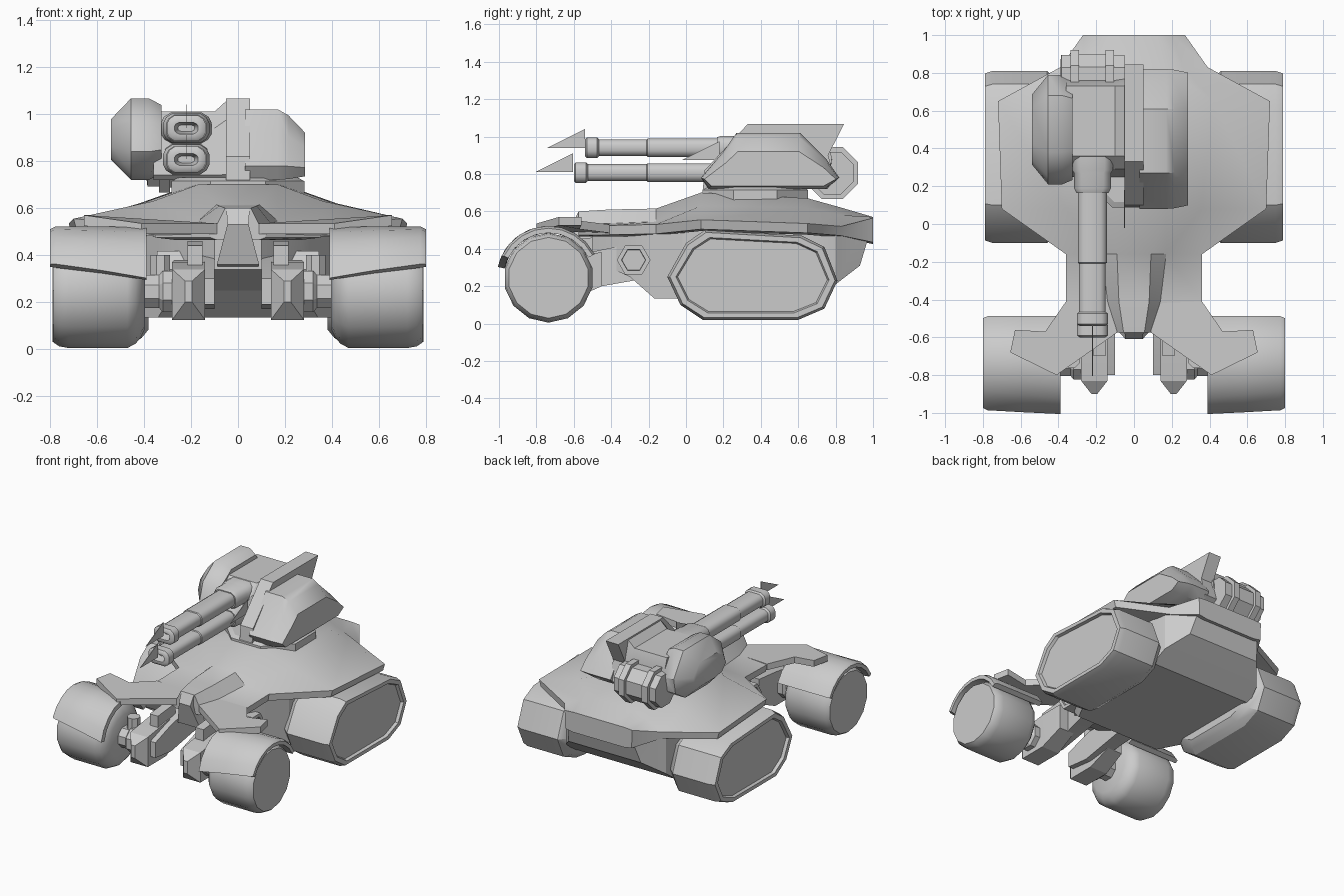
import bpy, bmesh, math


def loft(name, rings, mirror=False, angle=28):
    """Bridge equal-length rings of points, cap both ends."""
    bm = bmesh.new()
    vr = [[bm.verts.new(p) for p in r] for r in rings]
    n = len(rings[0])
    for a, b in zip(vr, vr[1:]):
        for i in range(n):
            j = (i + 1) % n
            bm.faces.new((a[i], a[j], b[j], b[i]))
    bm.faces.new(vr[0])
    bm.faces.new(vr[-1])
    bmesh.ops.recalc_face_normals(bm, faces=bm.faces)
    me = bpy.data.meshes.new(name)
    bm.to_mesh(me)
    bm.free()
    ob = bpy.data.objects.new(name, me)
    bpy.context.collection.objects.link(ob)
    bpy.ops.object.select_all(action='DESELECT')
    ob.select_set(True)
    bpy.context.view_layer.objects.active = ob
    bpy.ops.object.shade_smooth_by_angle(angle=math.radians(angle))
    if mirror:
        ob.modifiers.new("mirror", 'MIRROR').use_mirror_merge = False
    return ob


def xloft(name, prof, steps, c=(0, 0), **kw):
    """Side profile (y, z) swept along x; steps are (x, y scale, z scale) about c."""
    return loft(name, [[(x, c[0] + (y - c[0]) * sy, c[1] + (z - c[1]) * sz) for y, z in prof]
                       for x, sy, sz in steps], **kw)


def yboxes(name, secs, **kw):
    """Rectangular sections (y, x0, x1, z0, z1) lofted along y."""
    return loft(name, [[(a, y, b), (c, y, b), (c, y, d), (a, y, d)] for y, a, c, b, d in secs], **kw)


def ngon(n, r, cy, cz, ph=0.5):
    return [(cy + r * math.cos(2 * math.pi * (i + ph) / n),
             cz + r * math.sin(2 * math.pi * (i + ph) / n)) for i in range(n)]


# front wheels
WC = (-0.735, 0.245)
xloft("front_wheel", ngon(14, 0.24, *WC),
      [(.395, .66, .66), (.415, .82, .82), (.435, .92, .92), (.47, 1, 1), (.72, 1, 1),
       (.76, .97, .97), (.785, .90, .90)], WC, mirror=True, angle=38)

# front fenders: curved shells, reaching lower on the inside
rings = []
for x, a0, dr in ((.39, 168, 0), (.58, 161, 0), (.775, 155, 0), (.80, 154, -.012)):
    arc = [math.radians(a0 + (27 - a0) * i / 8) for i in range(9)]
    rings.append([(x, WC[0] + r * math.cos(a), WC[1] + r * math.sin(a))
                  for r, seq in ((.277 + dr, arc), (.240, arc[::-1])) for a in seq])
loft("front_fender", rings, mirror=True)

# rear track pods with recessed outer panel
track = [(.09, .02), (.60, .02), (.74, .08), (.81, .23), (.74, .41), (.62, .47),
         (.10, .50), (0, .43), (-.10, .25), (-.03, .10)]
xloft("rear_track", track, [(.38, .8, .72), (.41, .9, .88), (.46, 1, 1), (.75, 1, 1),
                            (.79, .97, .95), (.79, .90, .84), (.77, .88, .81)], (.36, .25), mirror=True)

# deck: y, centre z, ridge x, slope x, slope z, edge x, edge z
deck = [(1.0, .57, .12, .20, .57, .27, .565), (.83, .62, .16, .26, .58, .39, .52),
        (.65, .67, .28, .42, .62, .72, .535), (.08, .70, .17, .36, .63, .70, .555),
        (-.16, .615, .09, .17, .545, .36, .53), (-.41, .61, .08, .14, .535, .36, .525),
        (-.575, .60, .055, .09, .53, .12, .525)]
rings = []
for y, zc, a, b, zb, xo, ze in deck:
    lo = .13 if y > .99 else .05
    half = [(a, zc), (b, zb), (xo, ze), (xo * .98, ze - lo), (xo * .75, ze - lo - .01)]
    rings.append([(x, y, z) for x, z in half] + [(-x, y, z) for x, z in half[::-1]])
loft("hull_deck", rings, angle=30)

# front wings
wing = [(.09, -.42, .535), (.09, -.575, .535), (.41, -.80, .535), (.655, -.68, .57),
        (.63, -.56, .57), (.47, -.57, .55), (.36, -.41, .53)]
loft("front_wing", [wing, [(x, y, z - .045) for x, y, z in wing]], mirror=True)

# prow and lower hull
loft("prow", [[(-w, y0, z), (w, y0, z), (w, -.35, z), (-w, -.35, z)]
              for w, y0, z in ((.05, -.575, .60), (.045, -.61, .53), (.09, -.56, .36), (.08, -.40, .34))])
yboxes("lower_hull", [(-.50, -.10, .10, .34, .52), (-.30, -.27, .27, .25, .52), (-.17, -.34, .34, .135, .50),
                      (-.02, -.42, .42, .135, .50), (.70, -.42, .42, .135, .50), (.80, -.40, .40, .21, .49),
                      (.93, -.29, .29, .31, .48), (.975, -.26, .26, .46, .50)], angle=15)

# front suspension
yboxes("knuckle", [(-.90, .195, .225, .20, .29), (-.83, .14, .28, .125, .34), (-.62, .14, .28, .125, .37),
                   (-.45, .15, .27, .20, .38)], mirror=True, angle=15)
yboxes("suspension_arm", [(-.80, .10, .16, .19, .30), (-.62, .10, .18, .17, .36), (-.28, .10, .22, .23, .43),
                          (-.15, .10, .24, .22, .45)], mirror=True, angle=15)
yboxes("arm_bracket", [(-.70, .15, .215, .34, .44), (-.50, .15, .215, .34, .46)], mirror=True, angle=15)
xloft("axle", ngon(8, .095, *WC), [(.26, 1, 1), (.32, 1, 1), (.335, .8, .8), (.42, .8, .8)], WC, mirror=True)
loft("damper", [[(x + .33, y - .72, z) for x, y in ngon(8, .045, 0, 0)] for z in (.28, .40)], mirror=True)
xloft("arm_pivot", ngon(6, .09, -.28, .34, 0),
      [(.15, 1, 1), (.345, 1, 1), (.345, .72, .72), (.33, .7, .7)], (-.28, .34), mirror=True)

# turret ring
loft("turret_ring", [[(x * s, .37 + y * s, z) for x, y in ngon(8, .305, 0, 0)]
                     for s, z in ((1, .62), (1, .715), (.9, .73))])

# turret right housing, centre fin, gun mount, left pod
body = [(.08, .78), (.12, .72), (.75, .72), (.82, .78), (.75, .88), (.61, 1.02), (.27, 1.02), (.20, .92)]
xloft("turret_housing", body, [(.03, 1, 1), (.17, 1, 1), (.215, .99, .90), (.285, .95, .62)],
      (.45, .76), angle=40)
xloft("turret_fin", [(.09, .72), (.10, .82), (.33, 1.067), (.845, 1.067), (.76, .90), (.80, .76), (.74, .72)],
      [(-.05, 1, 1), (.05, 1, 1)])
xloft("gun_mount", [(.25, .74), (.29, .94), (.36, 1.01), (.73, 1.01), (.78, .86), (.76, .72), (.27, .72)],
      [(-.36, 1, 1), (-.10, 1, 1), (-.04, 1, 1.19)], (.5, .72))

pod = [(.21, .84), (.28, .75), (.40, .72), (.66, .72), (.77, .79), (.79, .90), (.68, 1.067), (.38, 1.067), (.25, .97)]
xloft("turret_pod", pod, [(-.54, .64, .50), (-.455, 1, 1), (-.38, 1, 1), (-.325, .92, .84)],
      (.5, .89), angle=42)

# twin flattened barrels with hollow muzzles
quad = [(1, .35), (.88, .72), (.6, 1)]
sec = (quad + [(-a, b) for a, b in quad[::-1]] + [(-a, -b) for a, b in quad]
       + [(a, -b) for a, b in quad[::-1]])
for label, y0, z0 in (("upper", -.54, .94), ("lower", -.60, .807)):
    steps = [(.06, .035, .014), (0, .05, .025), (0, .068, .045), (.01, .082, .055), (.065, .082, .055),
             (.075, .070, .045), (-.21 - y0, .070, .045), (-.205 - y0, .076, .050), (.85, .076, .050)]
    loft(label + "_barrel", [[(-.22 + a * w, y0 + d, z0 + b * h) for a, b in sec] for d, w, h in steps], angle=40)
    loft(label + "_breech", [[(-.22 + a * w, y, z0 + b * h) for a, b in sec]
                             for y, w, h in ((.165, .085, .056), (.19, .098, .064), (.27, .098, .064),
                                             (.285, .108, .067), (.40, .108, .067))], angle=40)

# thin triangular blades at muzzles and fin
for name, x, y, z in (("upper_blade", -.22, -.54, .94), ("lower_blade", -.22, -.605, .81),
                      ("fin_blade", -.05, .18, .875)):
    xloft(name, [(y, z), (y, z + .1), (y - .2, z)], [(x - .002, 1, 1), (x + .002, 1, 1)])

# drum at the back of the turret
DC = (.782, .805)
xloft("rear_drum", ngon(8, .15, *DC),
      [(-.39, .55, .55), (-.385, .82, .82), (-.335, .82, .82), (-.335, 1, 1), (-.29, 1, 1), (-.29, .84, .84),
       (-.15, .84, .84), (-.15, 1, 1), (-.105, 1, 1), (-.105, .82, .82), (-.05, .82, .82)], DC)
